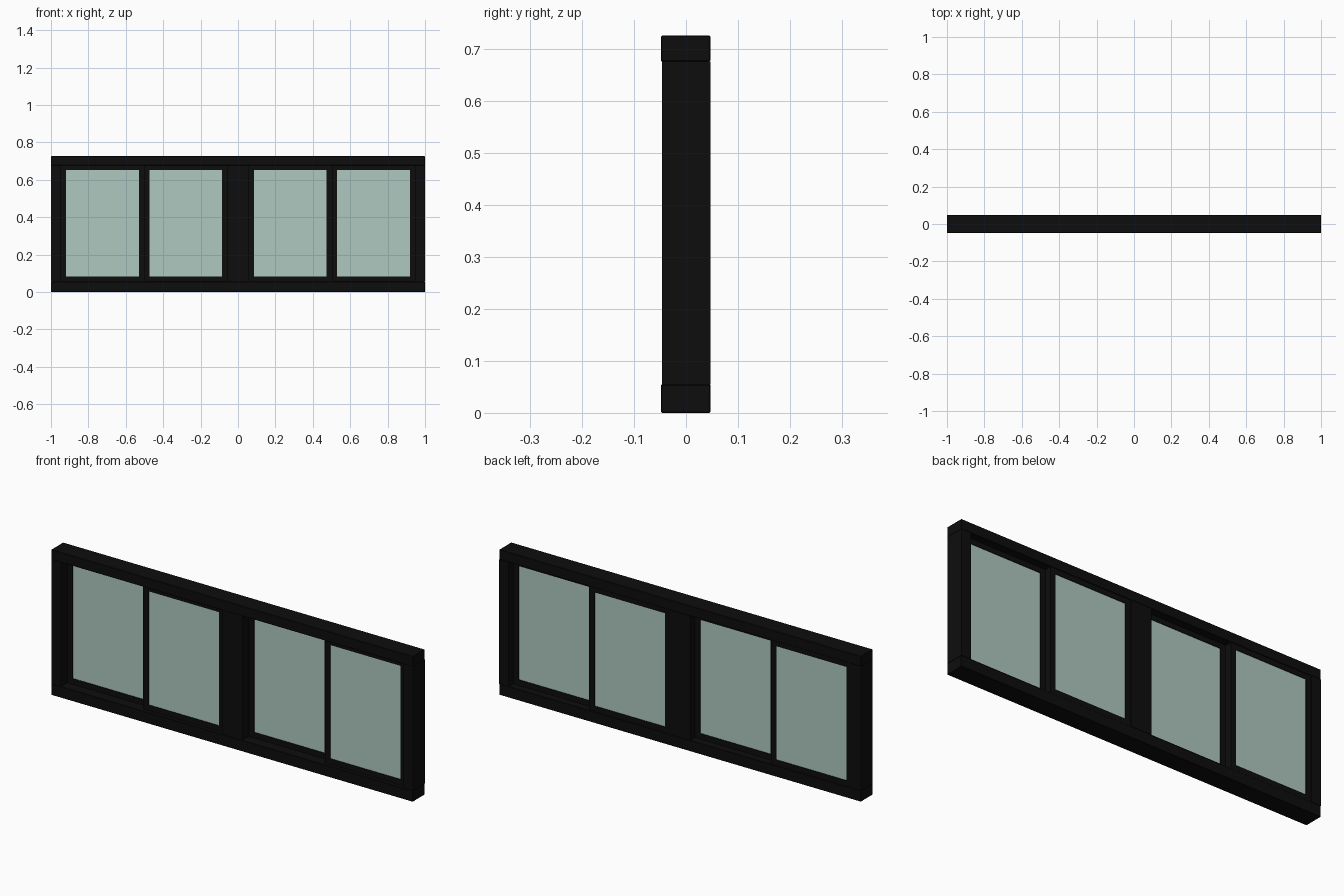
import bpy
from mathutils import Vector

cube = bpy.data.objects.get("Cube")
if cube:
    bpy.data.objects.remove(cube, do_unlink=True)


def material(name, color):
    m = bpy.data.materials.new(name)
    m.use_nodes = True
    m.diffuse_color = (*color, 1)
    bsdf = next(n for n in m.node_tree.nodes if n.type == "BSDF_PRINCIPLED")
    bsdf.inputs["Base Color"].default_value = (*color, 1)
    return m


BLACK = material("black_frame", (0.004, 0.004, 0.004))
GLASS = material("pale_green_glass", (0.43, 0.58, 0.52))


def box(name, x, y, z, mat, bevel=0):
    """Box between the given (low, high) limits on each axis."""
    bpy.ops.mesh.primitive_cube_add(size=1)
    ob = bpy.context.object
    ob.name = name
    low, high = (Vector(c) for c in zip(x, y, z))
    for v in ob.data.vertices:
        v.co = (low + high) / 2 + v.co * (high - low)
    ob.data.materials.append(mat)
    if bevel:
        mod = ob.modifiers.new("edge_bevel", "BEVEL")
        mod.width = bevel
        mod.segments = 1
    return ob


HEIGHT = 0.726
BACK, FRONT = 0.047, -0.048
JAMB, MULLION = 0.947, 0.057     # inner edges of the two openings
LOW, HIGH = 0.055, 0.676
STILE = 0.028

# Outer frame: rails stand slightly proud of the jambs
box("bottom_rail", (-1, 1), (FRONT, BACK), (0, LOW), BLACK, 0.002)
box("top_rail", (-1, 1), (FRONT, BACK), (HIGH, HEIGHT), BLACK, 0.002)
for name, x in (("right_jamb", (-1, -JAMB)), ("left_jamb", (JAMB, 1)),
                ("centre_mullion", (-MULLION, MULLION))):
    box(name, x, (FRONT + 0.002, BACK), (LOW, HIGH), BLACK)


def sash(name, x, y):
    """Sliding panel: two stiles, two rails and a glass pane."""
    inner = (x[0] + STILE, x[1] - STILE)
    bottom, top = LOW + STILE, HIGH - STILE + 0.003
    box(name + "_stile_a", (x[0], inner[0]), y, (LOW, HIGH), BLACK)
    box(name + "_stile_b", (inner[1], x[1]), y, (LOW, HIGH), BLACK)
    box(name + "_bottom_rail", inner, y, (LOW, bottom), BLACK)
    box(name + "_top_rail", inner, y, (top, HIGH), BLACK)
    box(name + "_glass", inner, (y[0] + 0.003, y[1] - 0.003), (bottom, top), GLASS)


# Each opening holds a rear panel and a front panel, side by side
for side, start, end in (("right", -JAMB, -MULLION), ("left", MULLION, JAMB)):
    middle = (start + end) / 2
    sash(side + "_rear_sash", (start, middle), (0.005, 0.044))
    sash(side + "_front_sash", (middle, end), (-0.029, 0.010))
